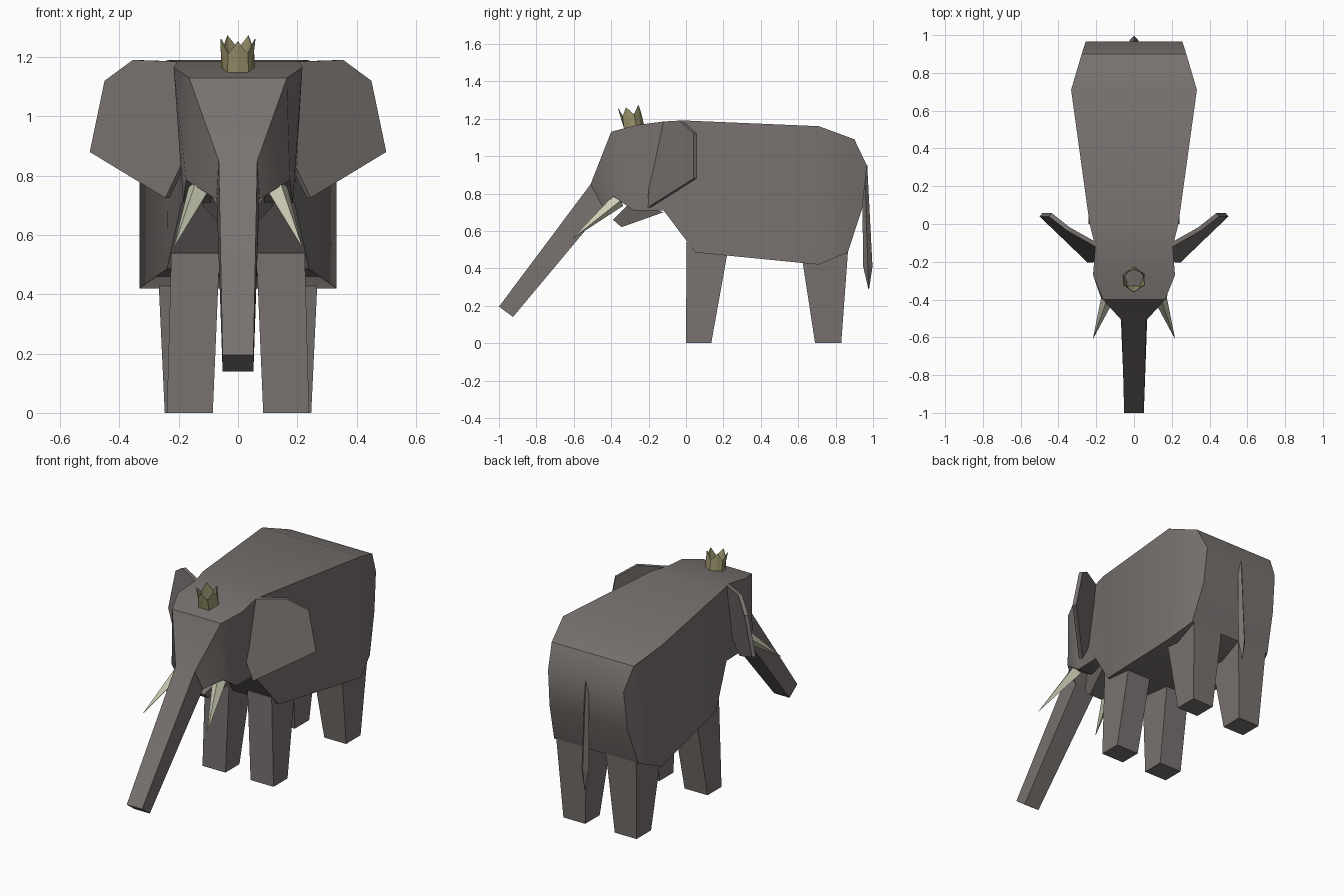
import bpy, bmesh, math
from mathutils import Vector, Matrix

if "Cube" in bpy.data.objects:
    bpy.data.objects.remove(bpy.data.objects["Cube"])


def material(name, rgb):
    m = bpy.data.materials.new(name)
    m.diffuse_color = (*rgb, 1)
    m.use_nodes = True
    m.node_tree.nodes["Principled BSDF"].inputs["Base Color"].default_value = m.diffuse_color
    return m


GREY = material("warm grey hide", (0.19, 0.17, 0.162))
IVORY = material("ivory", (0.60, 0.60, 0.46))
GOLD = material("dull gold", (0.34, 0.31, 0.16))


def skin(name, rings, mat, caps=True, smooth=False):
    """Join rings of equal point count into one closed shell."""
    bm = bmesh.new()
    loops = [[bm.verts.new(p) for p in r] for r in rings]
    n = len(loops[0])
    for a, b in zip(loops, loops[1:]):
        for i in range(n):
            j = (i + 1) % n
            bm.faces.new((a[i], a[j], b[j], b[i]))
    if caps:
        bm.faces.new(loops[0])
        bm.faces.new(loops[-1])
    bmesh.ops.recalc_face_normals(bm, faces=bm.faces)
    me = bpy.data.meshes.new(name)
    bm.to_mesh(me)
    bm.free()
    me.materials.append(mat)
    ob = bpy.data.objects.new(name, me)
    bpy.context.collection.objects.link(ob)
    if smooth:
        bpy.ops.object.select_all(action='DESELECT')
        ob.select_set(True)
        bpy.context.view_layer.objects.active = ob
        bpy.ops.object.shade_smooth_by_angle(angle=math.radians(35))
    return ob


def slice_ring(yt, zt, wt, yb, zb, wb):
    """Cross-section: top edge (y, z, half width), bottom edge likewise."""
    return [(-wt, yt, zt), (wt, yt, zt), (wb, yb, zb), (-wb, yb, zb)]


def rect(x0, x1, y0, y1, z):
    return [(x0, y0, z), (x1, y0, z), (x1, y1, z), (x0, y1, z)]


# Trunk, head and body as one loft from trunk tip to rump
sections = [
    (-1.00, 0.195, 0.052, -0.925, 0.14, 0.052),
    (-0.51, 0.85, 0.065, -0.44, 0.72, 0.072),
    (-0.40, 1.13, 0.165, -0.39, 0.785, 0.175),
    (-0.27, 1.165, 0.217, -0.28, 0.71, 0.185),
    (-0.12, 1.185, 0.205, -0.12, 0.71, 0.19),
    (0.00, 1.19, 0.235, 0.05, 0.485, 0.24),
    (0.71, 1.16, 0.333, 0.71, 0.42, 0.333),
    (0.90, 1.09, 0.277, 0.865, 0.485, 0.285),
    (0.967, 0.95, 0.255, 0.942, 0.72, 0.262),
]
skin("body_head_and_trunk", [slice_ring(*s) for s in sections], GREY, smooth=True)

# Lower jaw
skin("jaw", [slice_ring(-0.39, 0.66, 0.045, -0.345, 0.62, 0.045),
             slice_ring(-0.30, 0.75, 0.10, -0.12, 0.70, 0.12)], GREY)

# Tail: thin diamond that swells toward the tuft
tail = [(0.95, 0.955, 0.014), (0.41, 0.972, 0.025), (0.29, 0.977, 0.002)]
skin("tail", [[(r, y, z), (0, y + r, z), (-r, y, z), (0, y - r, z)]
              for z, y, r in tail], GREY)

ear_outline = [(0.205, -0.12, 1.185), (0.355, -0.035, 1.19), (0.45, 0.04, 1.12),
               (0.50, 0.04, 0.88), (0.245, -0.205, 0.725), (0.19, -0.20, 0.84)]

for s, side in ((1, "left"), (-1, "right")):
    # Legs
    skin(f"front_leg_{side}", [rect(s * 0.085, s * 0.24, 0.0, 0.135, 0),
                               rect(s * 0.062, s * 0.225, 0.003, 0.232, 0.54)], GREY)
    skin(f"back_leg_{side}", [rect(s * 0.10, s * 0.247, 0.69, 0.83, 0),
                              rect(s * 0.065, s * 0.27, 0.615, 0.866, 0.49)], GREY)
    # Ears: outline swept a little backward
    skin(f"ear_{side}", [[(s * x, y, z) for x, y, z in ear_outline],
                         [(s * (x - 0.014), y + 0.018, z) for x, y, z in ear_outline]], GREY)
    # Tusks: four-sided spikes
    base, tip = Vector((s * 0.128, -0.36, 0.765)), Vector((s * 0.216, -0.605, 0.56))
    rot = (tip - base).to_track_quat('Z', 'Y').to_matrix()
    rings = []
    for centre, r in ((base, 0.04), (tip, 0.001)):
        rings.append([centre + rot @ Vector((r * math.cos(a), r * math.sin(a), 0))
                      for a in (k * math.pi / 2 for k in range(4))])
    skin(f"tusk_{side}", rings, IVORY)

# Crown: five-sided band with a spike over each side, tilted forward
low, high = [], []
for k in range(10):
    a = -math.pi / 2 + k * math.pi / 5
    spike = k % 2 == 0
    r0 = 0.06 * (math.cos(math.pi / 5) if spike else 1)
    r1, h = (0.062, 0.10) if spike else (0.057, 0.055)
    low.append((r0 * math.cos(a), r0 * math.sin(a), -0.008))
    high.append((r1 * math.cos(a), r1 * math.sin(a), h))
crown = skin("crown", [low, high], GOLD, caps=False)
crown.data.transform(Matrix.Translation((0, -0.285, 1.165)) @ Matrix.Rotation(math.radians(10), 4, 'X'))
crown.modifiers.new("thickness", 'SOLIDIFY').thickness = 0.004
